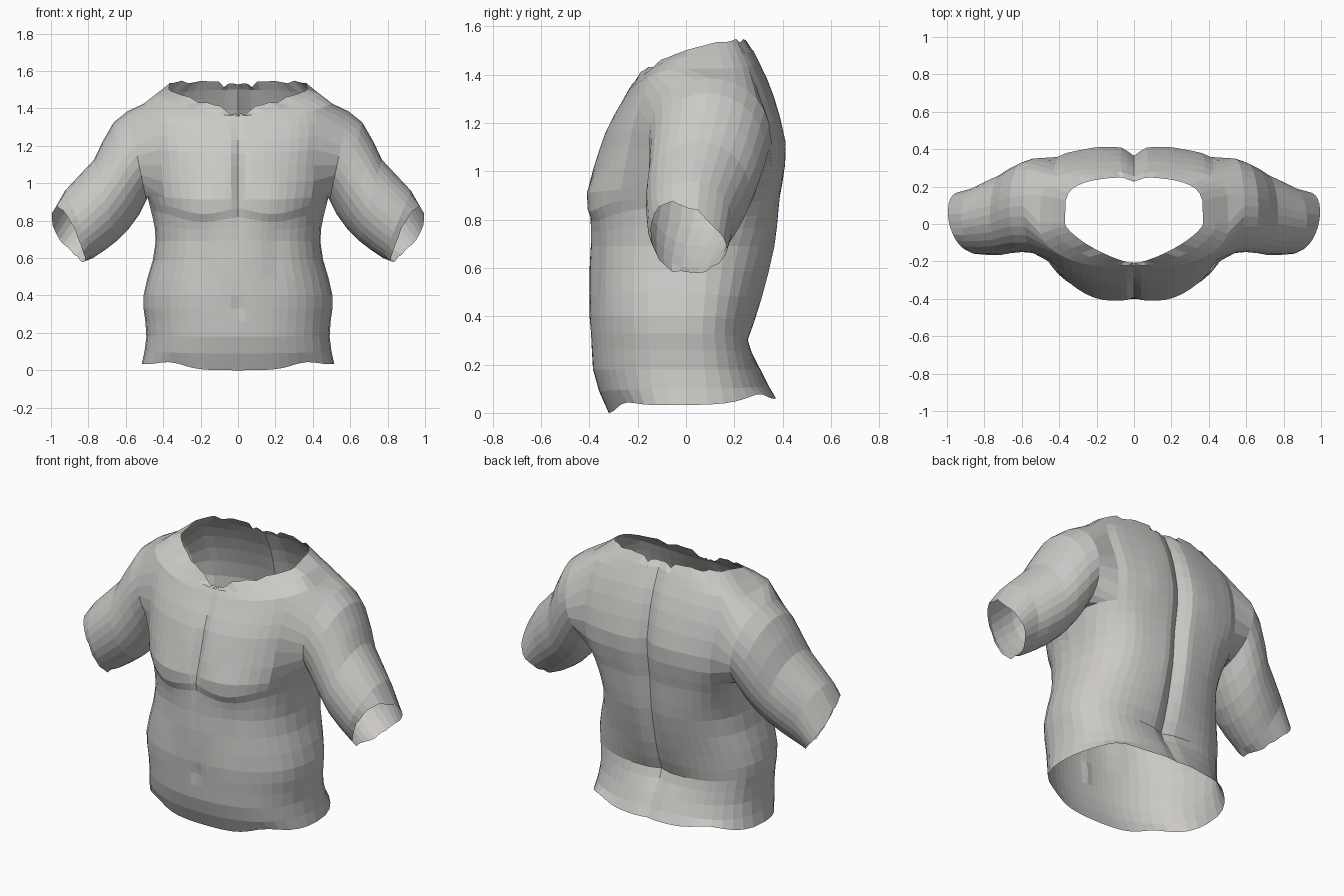
import bpy, bmesh, random
from math import sin, cos, pi, exp, radians

if "Cube" in bpy.data.objects:
    bpy.data.objects.remove(bpy.data.objects["Cube"])
random.seed(4)

SEGS = 28             # columns on the half torso, front centre to back centre
HOLE = (10, 18)       # columns removed for the armhole

# half width, front y, back y, front z, side z, back z
RINGS = [
    (.515, -.32, .375, 0, .03, .06),
    (.50, -.36, .345, .09, .10, .11),
    (.49, -.385, .31, .18, .18, .18),
    (.495, -.39, .27, .26, .26, .25),
    (.505, -.395, .25, .33, .33, .30),
    (.505, -.40, .28, .40, .40, .37),
    (.485, -.40, .315, .49, .49, .47),
    (.455, -.40, .345, .59, .59, .58),
    (.44, -.395, .37, .69, .69, .69),
    (.445, -.395, .38, .75, .76, .77),
    (.455, -.395, .385, .79, .81, .83),
    (.47, -.405, .39, .83, .87, .89),
    (.485, -.405, .40, .91, .93, .95),
    (.50, -.385, .41, 1.01, 1.01, 1.03),
    (.505, -.36, .41, 1.09, 1.10, 1.12),
    (.515, -.335, .39, 1.16, 1.19, 1.22),
    (.525, -.30, .365, 1.23, 1.27, 1.31),
    (.525, -.265, .335, 1.29, 1.35, 1.39),
    (.505, -.24, .305, 1.335, 1.425, 1.45),
    (.44, -.225, .28, 1.36, 1.475, 1.50),
    (.37, -.21, .25, 1.375, 1.51, 1.525),
]
RIM = len(RINGS) - 1
ARMPIT, SHOULDER = 12, 18

# top x, top z, bottom x, bottom z, front y, back y
SLEEVE = [
    (.59, 1.385, .49, .91, -.155, .35),
    (.665, 1.325, .53, .83, -.15, .33),
    (.725, 1.22, .585, .755, -.155, .30),
    (.77, 1.125, .65, .69, -.165, .265),
    (.85, 1.04, .715, .64, -.165, .23),
    (.925, .96, .775, .60, -.16, .195),
    (.99, .855, .82, .575, -.145, .17),
]


def bell(v, centre, width):
    return exp(-((v - centre) / width) ** 2)


def torso_point(row, col):
    """Point on the body shell, with muscle shapes pressed in."""
    w, yf, yb, zf, zs, zb = RINGS[row]
    t = col / SEGS
    a = pi * (t - .09 * sin(2 * pi * t) - .5)     # closer columns at the centre lines
    c, s = max(cos(a), 0), sin(a)
    z = zs + ((zf if s < 0 else zb) - zs) * s * s
    if s < 0:
        power = .87 + .3 * max(0, row - SHOULDER)             # pointed front neckline
        x = w * c ** power
        y = yf * abs(s) ** power
        y += .03 * bell(x, 0, .025) * bell(z, 1.03, .22)      # breastbone
        y += .015 * bell(x, 0, .025) * bell(z, .35, .04)      # navel
        y -= .02 * bell(x, .2, .13) * bell(z, .88, .08)       # chest muscle
        y += .012 * bell(x, .2, .06) * bell(z, .6, .15)       # abdomen edge
        z += .05 * (1 - bell(x, .2, .17)) * bell(z, .82, .06)  # curved chest edge
    else:
        x = w * c ** .87
        y = yb * s ** (.8 - .4 * min(1, max(0, (z - .7) / .3)))
        y -= .05 * bell(x, 0, .04) * bell(z, .9, .7)          # spine
        y += .01 * bell(x, .2, .1) * bell(z, 1.12, .15)       # shoulder blade
        y += .02 * bell(x, .4, .1) * bell(z, 1.15, .25)       # rear shoulder
        y += .015 * bell(x, .3, .1) * bell(z, .75, .2)        # broad back muscle
        y += .04 * s * (1 - bell(x, 0, .25)) * bell(z, .3, .09)  # fold fades at the flank
    if col in (0, SEGS):
        x = 0
    if row == RIM:
        z += random.uniform(-.015, .02)                       # frayed neck rim
        if s > 0:
            z += .025 * bell(x, .25, .1)
    if row == 0:
        z += .03 * bell(x, .36, .1)                           # wavy hem
    return x, y, z


bm = bmesh.new()

# torso shell with an armhole left open
grid = [[bm.verts.new(torso_point(r, c)) for c in range(SEGS + 1)]
        for r in range(len(RINGS))]
lo, hi = HOLE
for r in range(RIM):
    for c in range(SEGS):
        if ARMPIT <= r < SHOULDER and lo <= c < hi:
            continue
        bm.faces.new((grid[r][c], grid[r][c + 1], grid[r + 1][c + 1], grid[r + 1][c]))

# armhole edge, running around the arm from the lower front corner
loop = [grid[ARMPIT][c] for c in range(lo, hi)]
loop += [grid[r][hi] for r in range(ARMPIT, SHOULDER)]
loop += [grid[SHOULDER][c] for c in range(hi, lo, -1)]
loop += [grid[r][lo] for r in range(SHOULDER, ARMPIT, -1)]
count = len(loop)

# sleeve grown outward from the armhole
for i, (tx, tz, bx, bz, yf, yb) in enumerate(SLEEVE):
    ring = []
    for k in range(count):
        a = radians(-90 + 360 * (k - (hi - lo) / 2) / count)
        t = .5 + .5 * sin(a)
        x, z = bx + (tx - bx) * t, bz + (tz - bz) * t
        y = (yf + yb) / 2 + (yb - yf) / 2 * cos(a)
        if i == len(SLEEVE) - 1:                              # cuff cut back in front
            x += .03 * cos(a)
            z += random.uniform(-.01, .01) - .08 * cos(a) * t
        ring.append(bm.verts.new((x, y, z)))
    for k in range(count):
        n = (k + 1) % count
        bm.faces.new((loop[k], loop[n], ring[n], ring[k]))
    loop = ring

# remove unused points inside the armhole
bmesh.ops.delete(bm, geom=[v for v in bm.verts if not v.link_faces], context='VERTS')

mesh = bpy.data.meshes.new("torso_shell")
bm.to_mesh(mesh)
bm.free()
torso = bpy.data.objects.new("torso_shell", mesh)
bpy.context.collection.objects.link(torso)

# mirrored right half
mirror = torso.modifiers.new("mirror", 'MIRROR')
mirror.use_clip = True
mirror.merge_threshold = .0005

# single pale grey
mat = bpy.data.materials.new("pale_grey")
mat.use_nodes = True
grey = (.6, .585, .565, 1)
mat.diffuse_color = grey
mat.node_tree.nodes["Principled BSDF"].inputs["Base Color"].default_value = grey
mesh.materials.append(mat)
